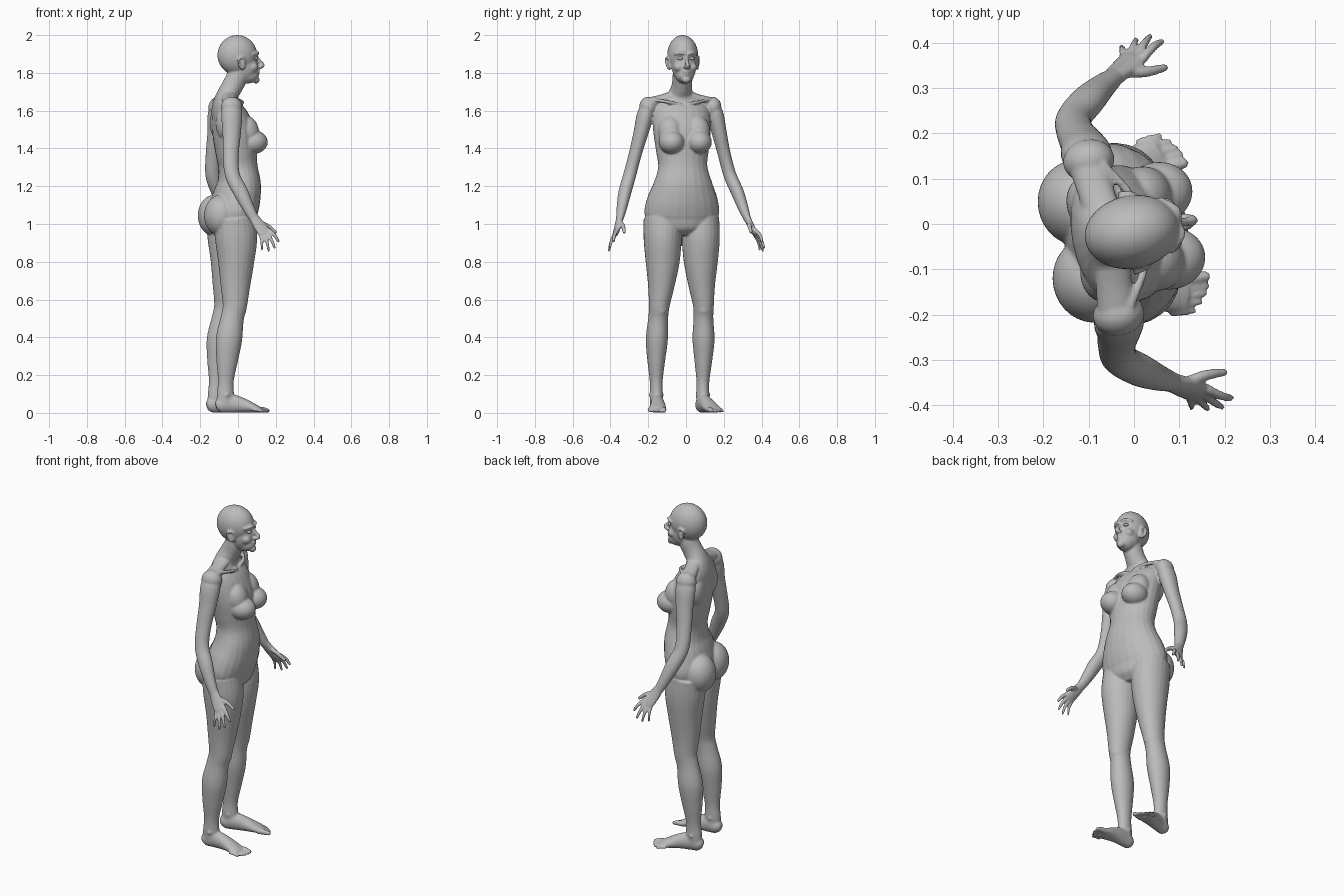
import bpy, bmesh, math
from mathutils import Vector, Matrix

if "Cube" in bpy.data.objects:
    bpy.data.objects.remove(bpy.data.objects["Cube"])

# Parts are laid out in centimetres facing +x, then turned slightly to stance
STANCE = (Matrix.Translation((0, -0.017, 0)) @ Matrix.Rotation(math.radians(11), 4, "Z")
          @ Matrix.Scale(0.01, 4))
X, Y, Z = Vector((1, 0, 0)), Vector((0, 1, 0)), Vector((0, 0, 1))
SIDES, STEPS = 24, 5


def material(name, value):
    mat = bpy.data.materials.new(name)
    mat.use_nodes = True
    color = (value, value, value, 1)
    mat.diffuse_color = color
    mat.node_tree.nodes["Principled BSDF"].inputs["Base Color"].default_value = color
    return mat


def spline(rows):
    """Catmull-Rom interpolation of centre and radii rows."""
    pts = [Vector(r) for r in rows]
    pts = [pts[0] * 2 - pts[1]] + pts + [pts[-1] * 2 - pts[-2]]
    out = []
    for a, b, c, d in zip(pts, pts[1:], pts[2:], pts[3:]):
        for k in range(STEPS):
            t = k / STEPS
            out.append((b * 2 + (c - a) * t + (a * 2 - b * 5 + c * 4 - d) * t * t
                        + (b * 3 - a - c * 3 + d) * t ** 3) / 2)
    return out + [pts[-2]]


def tube(bm, rows, ref=X, side=1):
    """Closed elliptical tube; rows hold x, y, z, radius along ref, radius across."""
    pts = spline(rows)
    rings = []
    for i, p in enumerate(pts):
        ahead, behind = pts[min(i + 1, len(pts) - 1)], pts[max(i - 1, 0)]
        t = Vector((ahead - behind)[:3]).normalized()
        u = (ref - t * ref.dot(t)).normalized()
        v = t.cross(u)
        ring = []
        for k in range(SIDES):
            a = math.tau * k / SIDES
            co = Vector(p[:3]) + u * p[3] * math.cos(a) + v * p[4] * math.sin(a)
            ring.append(bm.verts.new((co.x, co.y * side, co.z)))
        rings.append(ring)
    for r, s in zip(rings, rings[1:]):
        for k in range(SIDES):
            n = (k + 1) % SIDES
            bm.faces.new((r[k], r[n], s[n], s[k]))
    bm.faces.new(rings[0][::-1])
    bm.faces.new(rings[-1])


def blob(bm, center, radii, side=1, tilt=0):
    """Ellipsoid, tilted about the sideways axis."""
    x, y, z = center
    m = (Matrix.Translation((x, y * side, z)) @ Matrix.Rotation(math.radians(tilt), 4, "Y")
         @ Matrix.Diagonal((*radii, 1)))
    bmesh.ops.create_uvsphere(bm, u_segments=32, v_segments=20, radius=1, matrix=m)


def digit(bm, base, tip, r, bend, side):
    """Finger or toe with a rounded end and a slight bend."""
    a, b = Vector(base), Vector(tip)
    mid = (a + b) / 2 + Vector(bend)
    tube(bm, [(*a, r, r), (*mid, r, r), (*b, r * 0.75, r * 0.75)], Y, side)
    blob(bm, b, (r * 0.75,) * 3, side)


def finish(bm, name, mat, voxel=None):
    bmesh.ops.transform(bm, matrix=STANCE, verts=bm.verts)
    bmesh.ops.recalc_face_normals(bm, faces=bm.faces)
    for f in bm.faces:
        f.smooth = True
    mesh = bpy.data.meshes.new(name)
    bm.to_mesh(mesh)
    bm.free()
    mesh.materials.append(mat)
    ob = bpy.data.objects.new(name, mesh)
    bpy.context.collection.objects.link(ob)
    if voxel:
        fuse = ob.modifiers.new("fuse", "REMESH")
        fuse.mode, fuse.voxel_size, fuse.use_smooth_shade = "VOXEL", voxel, True
        soften = ob.modifiers.new("soften", "SMOOTH")
        soften.factor, soften.iterations = 0.5, 5
    return ob


grey = material("plain grey", 0.5)
body = bmesh.new()

# Torso and neck
tube(body, [
    (-3, 0, 94, 7, 8), (-3, 0, 98, 11, 16), (-3, 0, 105, 12.5, 20), (-1, 0, 113, 12.5, 19),
    (.5, 0, 121, 11.5, 16), (0, 0, 130, 10.3, 13.2), (-1, 0, 138, 10.8, 14),
    (-2, 0, 147, 11.3, 15.2), (-4, 0, 155, 10, 15.5), (-6, 0, 161, 8, 15),
    (-6.3, 0, 165, 6.5, 12), (-5.3, 0, 169, 5.6, 7), (-3, 0, 173, 5.6, 5.4),
    (-.5, 0, 178, 5.6, 5.3), (.5, 0, 183, 5, 5)])

# Skull, jaw, chin, nose and lips
blob(body, (-.4, 0, 189.4), (10.6, 8.1, 10.6))
blob(body, (3.6, 0, 183.5), (7, 6.4, 9))
blob(body, (5.2, 0, 178.8), (5.8, 4.9, 4.4))
blob(body, (9.7, 0, 176.3), (2, 2.2, 1.9))
tube(body, [(9.6, 0, 189, 1, 1), (11.3, 0, 186.3, 1.1, .9), (13.3, 0, 184, 1.1, 1.2),
            (11, 0, 182.6, 1, 1.4)])
blob(body, (10.4, 0, 180.7), (1.4, 2.1, .8))
blob(body, (10.2, 0, 179.2), (1.4, 1.8, .8))

for s in (1, -1):
    # Brow, cheek, nostril and ear
    tube(body, [(10.3, .5, 189.8, .7, .7), (10, 3, 190.6, .9, .9), (7, 6, 189.8, .7, .7)], Z, s)
    blob(body, (7, 3.9, 183), (3.1, 2.3, 2.5), s)
    blob(body, (11.7, 1.2, 183.2), (1.1, .8, .8), s)
    blob(body, (.8, 7.2, 184.8), (1.7, 1.1, 3), s, -15)
    tube(body, [(2, 7.3, 185.5, .6, .6), (1.2, 8.3, 188, .6, .6), (-1.2, 8.9, 187.3, .6, .6),
                (-.9, 8.5, 184, .6, .6), (1.2, 7.4, 181.8, .8, .7)], Y, s)

    # Collar bone, shoulder, shoulder blade, chest and buttock
    tube(body, [(-5.5, 3, 168.5, 4, 2.5), (-6.5, 10, 166, 4, 2.6), (-7, 17, 163.5, 4.5, 3.5)], X, s)
    tube(body, [(1, 1.5, 163.3, .9, .9), (.8, 8, 164.6, .9, .9), (-4, 16, 166, 1, 1)], Z, s)
    blob(body, (-6.8, 17.3, 162), (5.7, 4.7, 5.4), s)
    blob(body, (-9, 8, 153.5), (4.5, 6, 9), s)
    blob(body, (6.8, 7.4, 143.4), (7.7, 6.8, 6.3), s)
    blob(body, (3.5, 7.3, 149), (6.3, 6.6, 8.5), s, -12)
    blob(body, (-10.8, 8.6, 104.5), (9, 9.6, 11), s)

    # Arm
    tube(body, [
        (-6.5, 17, 164, 4.5, 3), (-7, 18.8, 158, 5.6, 4.4), (-7.5, 21.2, 148, 4.9, 3.9),
        (-8.5, 24, 137, 4.2, 3.4), (-8.3, 27, 126, 4, 3.4), (-4.5, 30.3, 117, 4, 3.4),
        (-1, 32.6, 109, 3.2, 2.8), (2, 34.3, 103, 2.6, 2)], X, s)

    # Palm, four fingers and thumb
    tube(body, [(1.6, 34, 104, 2.5, 2), (4, 35.5, 100, 3.2, 1.7), (7, 37.4, 95.4, 3.6, 1.4),
                (7.8, 38, 94, 3, 1)], X, s)
    first, last = Vector((9.3, 37.2, 97)), Vector((4.8, 37.8, 94))
    tips = [(14, 40, 91), (11.6, 41.6, 87.6), (8.5, 41.5, 86), (5, 40.5, 86.5)]
    for i, tip in enumerate(tips):
        digit(body, first.lerp(last, i / 3), tip, 1 - .06 * i, (.3, .6, .2), s)
    digit(body, (4.5, 34.8, 101), (13.5, 34.2, 95.8), 1.2, (.4, -.4, .5), s)

    # Leg
    tube(body, [
        (-4, 10.2, 103, 11, 10), (-3, 10.3, 92, 11.2, 10), (-3, 10.3, 80, 9.6, 9),
        (-3.5, 10.9, 68, 8, 7.1), (-4, 11.9, 57, 6.5, 5.5), (-5.5, 12.2, 50, 6.2, 5.2),
        (-7.3, 12.6, 39, 7, 5.8), (-8.3, 12.7, 28, 5.8, 4.7), (-9, 12.6, 17, 4.2, 3.4),
        (-9.2, 12.5, 10, 4.6, 3.4), (-9, 12.5, 5, 5, 3.3)], X, s)
    blob(body, (-.6, 11.7, 55), (2.8, 3.4, 4), s)
    blob(body, (-9, 12.6, 9.5), (2, 4, 2.2), s)

    # Foot and toes
    tube(body, [
        (-14.2, 12, 3.3, 2.2, 2), (-12, 12.2, 4, 4, 3.2), (-7, 12.5, 5, 5, 3.4),
        (-1, 13.3, 4.2, 4.1, 3.8), (5, 14.5, 2.7, 2.6, 4.5), (9, 15.3, 1.6, 1.5, 4.3)], Z, s)
    for i in range(5):
        r = 1.5 if i == 0 else 1.05 - .05 * i
        y = 12.4 + 1.65 * i + (.4 if i else 0)
        digit(body, (7.5 - .8 * i, y - .3, 1.7), (13.6 - .25 * i * i, y + .3, r * .8), r,
              (0, 0, .3), s)

    # Eyeball
    eye = bmesh.new()
    blob(eye, (9, 3.1, 187.6), (1.3, 1.5, .9), s)
    finish(eye, ("left" if s > 0 else "right") + "_eye", grey)

finish(body, "body", grey, 0.005)
